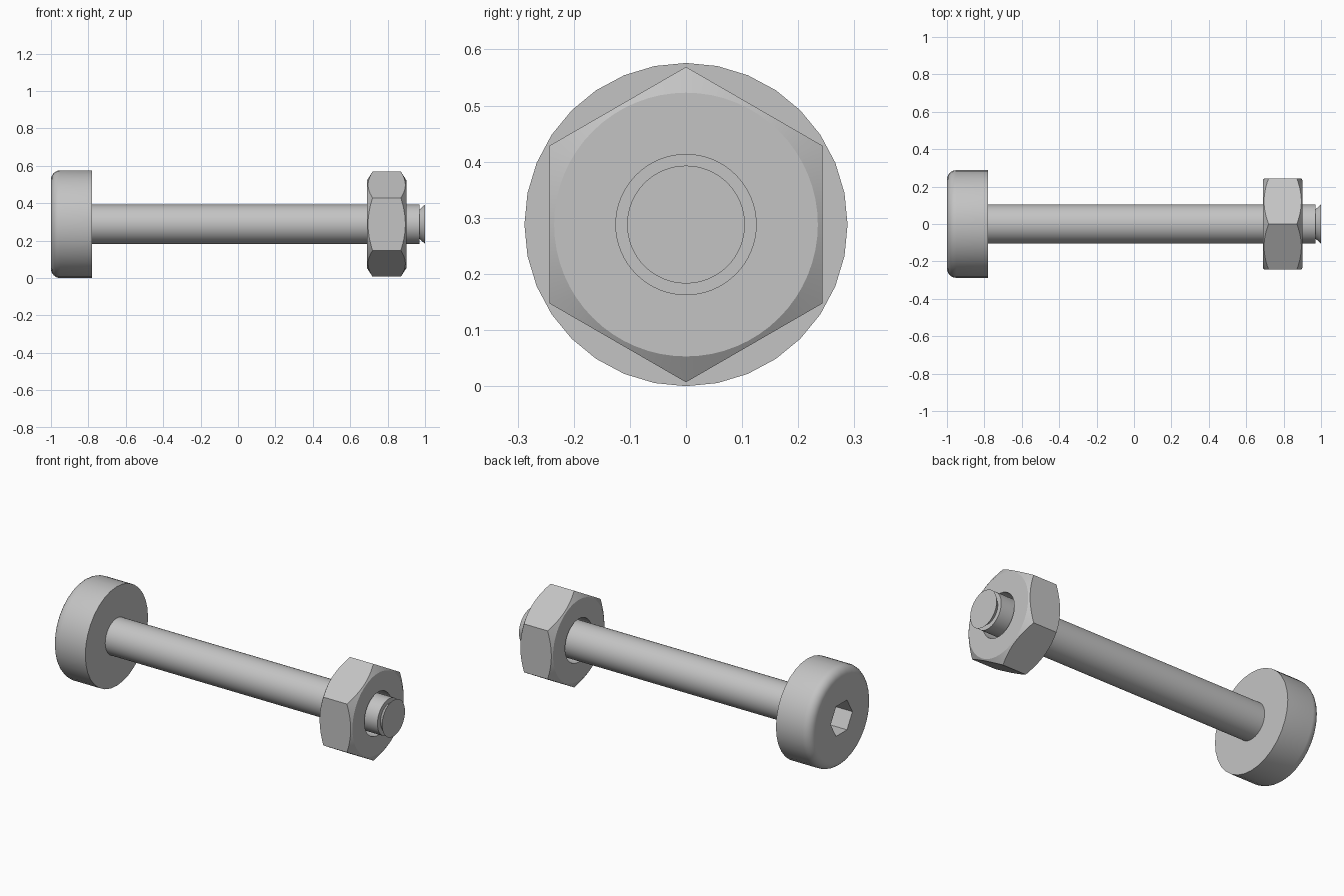
import bpy
import bmesh
from math import sin, cos, pi, radians

if "Cube" in bpy.data.objects:
    bpy.data.objects.remove(bpy.data.objects["Cube"], do_unlink=True)

AXIS_Z = 0.288

steel = bpy.data.materials.new("steel grey")
steel.use_nodes = True
GREY = (0.55, 0.55, 0.55, 1)
steel.diffuse_color = GREY
steel.node_tree.nodes["Principled BSDF"].inputs["Base Color"].default_value = GREY


def lathe(name, profile, sides, phase=0.0, closed=False):
    """Turn an (x, radius) profile around the bolt axis."""
    bm = bmesh.new()
    rings = []
    for i in range(sides):
        a = phase + 2 * pi * i / sides
        rings.append([bm.verts.new((x, r * sin(a), AXIS_Z + r * cos(a))) for x, r in profile])
    count = len(profile)
    for i in range(sides):
        here, after = rings[i], rings[(i + 1) % sides]
        for j in range(count if closed else count - 1):
            k = (j + 1) % count
            bm.faces.new((here[j], here[k], after[k], after[j]))
    bmesh.ops.remove_doubles(bm, verts=bm.verts, dist=1e-5)
    # merge the fans of flat ends into single faces
    bmesh.ops.dissolve_limit(bm, angle_limit=radians(0.5), verts=bm.verts, edges=bm.edges)
    bmesh.ops.recalc_face_normals(bm, faces=bm.faces)
    mesh = bpy.data.meshes.new(name)
    bm.to_mesh(mesh)
    bm.free()
    mesh.materials.append(steel)
    obj = bpy.data.objects.new(name, mesh)
    bpy.context.collection.objects.link(obj)
    return obj


def select(obj):
    bpy.ops.object.select_all(action='DESELECT')
    obj.select_set(True)
    bpy.context.view_layer.objects.active = obj


def combine(obj, tool, operation):
    """Apply a boolean and discard the tool."""
    select(obj)
    mod = obj.modifiers.new("shape", 'BOOLEAN')
    mod.object = tool
    mod.operation = operation
    mod.solver = 'EXACT'
    bpy.ops.object.modifier_apply(modifier=mod.name)
    bpy.data.objects.remove(tool, do_unlink=True)


# Round head with a filleted rim and a hexagonal socket
FILLET = 0.05
rim = [(-1 + FILLET * (1 - sin(t * pi / 12)), 0.288 - FILLET * (1 - cos(t * pi / 12)))
       for t in range(6, -1, -1)]
head = lathe("bolt_head", [(-1, 0)] + rim + [(-0.78, 0.288), (-0.78, 0)], 32)
socket = lathe("socket_cutter", [(-1.1, 0), (-1.1, 0.1), (-0.88, 0.1), (-0.88, 0)], 6, pi / 2)
combine(head, socket, 'DIFFERENCE')

# Shank with an undercut and a flared tip
shank = lathe("bolt_shank", [(-0.8, 0), (-0.8, 0.105), (0.97, 0.105), (0.97, 0.078),
                             (1, 0.105), (1, 0)], 64)

# Hexagonal nut: prism trimmed by a bored, chamfered ring
X0, X1, CHAMFER = 0.69, 0.9, 0.035
BORE, FACE, OUTER = 0.125, 0.235, 0.29
nut = lathe("hex_nut", [(X0 - 0.05, 0), (X0 - 0.05, 0.281), (X1 + 0.05, 0.281), (X1 + 0.05, 0)], 6)
trim = lathe("nut_trim", [(X0, BORE), (X0, FACE), (X0 + CHAMFER, OUTER),
                          (X1 - CHAMFER, OUTER), (X1, FACE), (X1, BORE)], 64, closed=True)
combine(nut, trim, 'INTERSECT')

# Smooth round surfaces, crisp edges
for part in (head, shank, nut):
    select(part)
    bpy.ops.object.shade_smooth_by_angle(angle=radians(28))
